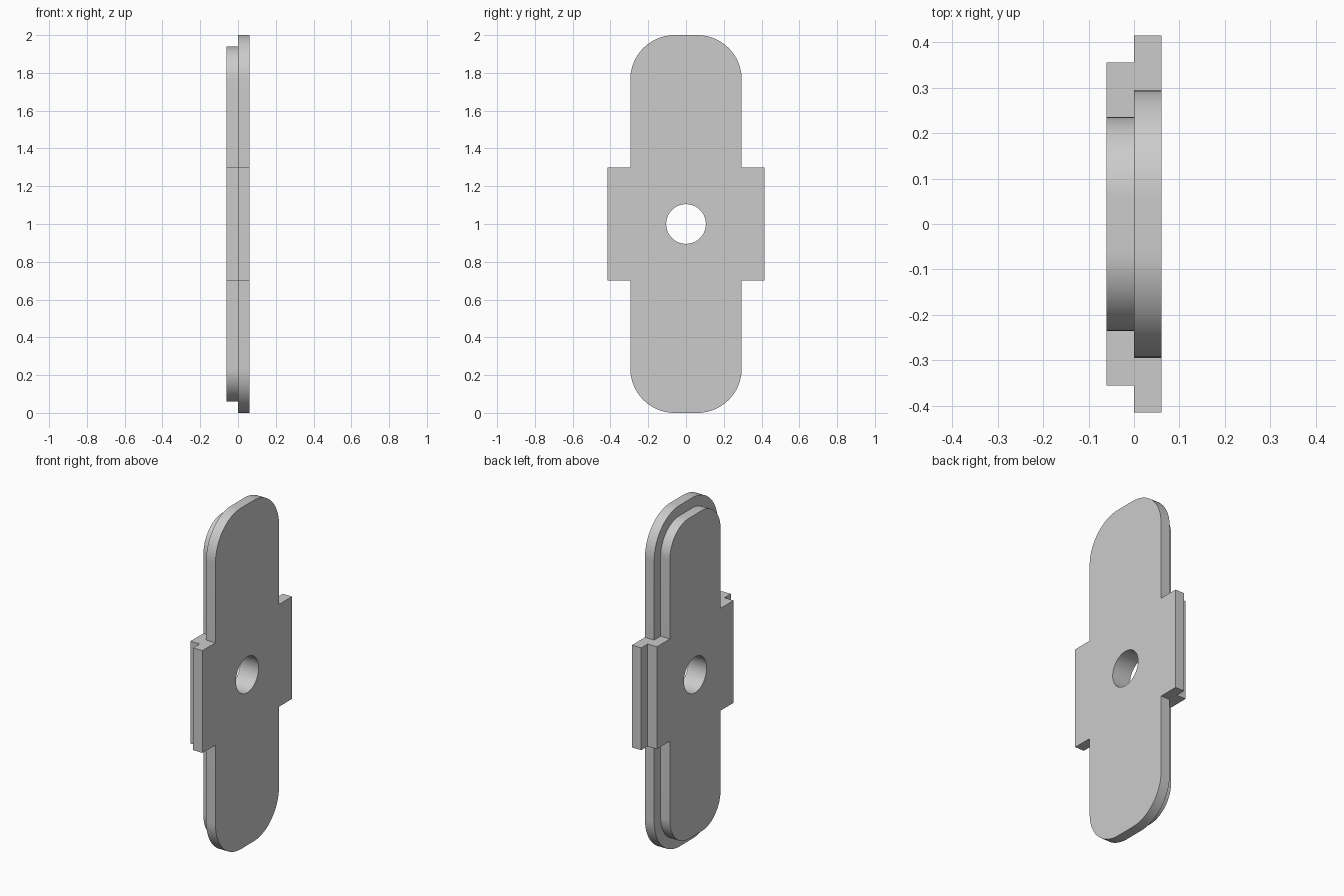
import bpy, bmesh
from math import sin, cos, pi, radians

cube = bpy.data.objects.get("Cube")
if cube:
    bpy.data.objects.remove(cube)

# One plain grey for the whole part
grey = bpy.data.materials.new("light_grey")
grey.use_nodes = True
grey.diffuse_color = (0.6, 0.6, 0.6, 1)
grey.node_tree.nodes["Principled BSDF"].inputs["Base Color"].default_value = grey.diffuse_color

MID = 1.0          # height of the centre
TAB_HALF = 0.3     # half height of the side tabs
TAB_OUT = 0.12     # how far the tabs stick out
FLAT = 0.06        # half length of the flat ends
HOLE = 0.105
THICK = 0.06


def outline(half_w, half_h):
    """Rounded strip with square side tabs, as (y, z) points."""
    r = half_w - FLAT
    steps = 20
    quarter = [(half_w + TAB_OUT, TAB_HALF), (half_w, TAB_HALF)]
    for i in range(steps + 1):
        a = pi / 2 * i / steps
        quarter.append((FLAT + r * cos(a), half_h - r + r * sin(a)))
    upper = quarter + [(-y, z) for y, z in reversed(quarter)]
    return upper + [(-y, -z) for y, z in upper]


def circle(radius, count=64):
    return [(radius * cos(2 * pi * i / count), radius * sin(2 * pi * i / count))
            for i in range(count)]


def plate(name, half_w, half_h, x0):
    bm = bmesh.new()
    edges = []
    for loop in (outline(half_w, half_h), circle(HOLE)):
        verts = [bm.verts.new((x0, y, MID + z)) for y, z in loop]
        edges += [bm.edges.new((v, verts[i - 1])) for i, v in enumerate(verts)]
    # Fill between outline and hole, then thicken
    bmesh.ops.triangle_fill(bm, use_beauty=True, edges=edges, normal=(1, 0, 0))
    out = bmesh.ops.extrude_face_region(bm, geom=bm.faces[:], use_keep_orig=True)
    moved = [g for g in out["geom"] if isinstance(g, bmesh.types.BMVert)]
    bmesh.ops.translate(bm, verts=moved, vec=(THICK, 0, 0))
    bmesh.ops.recalc_face_normals(bm, faces=bm.faces[:])
    mesh = bpy.data.meshes.new(name)
    bm.to_mesh(mesh)
    bm.free()
    mesh.materials.append(grey)
    obj = bpy.data.objects.new(name, mesh)
    bpy.context.collection.objects.link(obj)
    bpy.ops.object.select_all(action="DESELECT")
    obj.select_set(True)
    bpy.context.view_layer.objects.active = obj
    bpy.ops.object.shade_smooth_by_angle(angle=radians(30))


# Larger plate on the left side, smaller stepped plate on the right side
plate("large_plate", 0.295, 1.0, 0)
plate("small_plate", 0.235, 0.94, -THICK)
